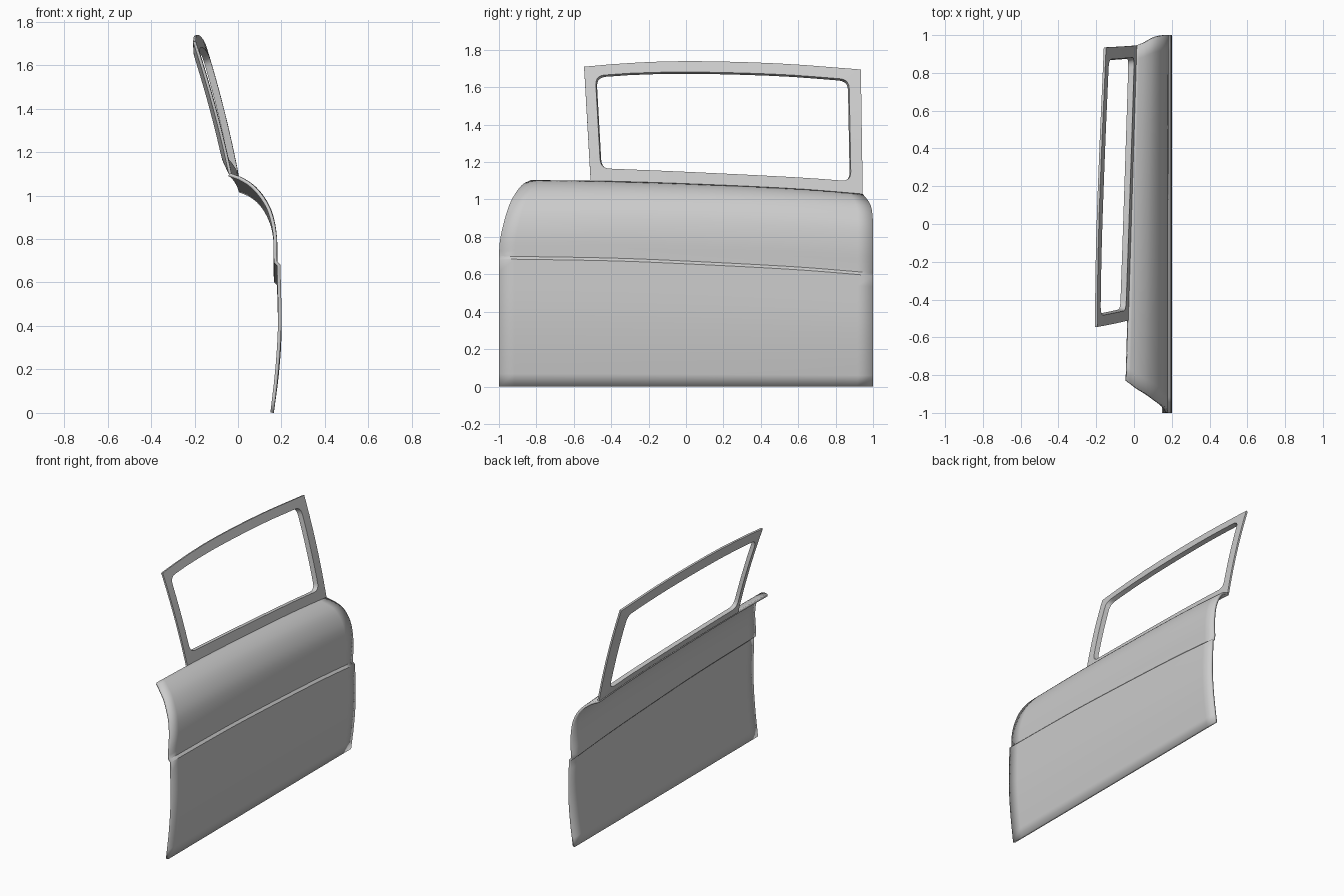
import bpy, bmesh
from mathutils import Vector

if "Cube" in bpy.data.objects:
    bpy.data.objects.remove(bpy.data.objects["Cube"])


def curve(pts):
    """Smooth function through (t, value) points (cubic Hermite)."""
    n = len(pts)
    slope = []
    for i in range(n):
        a, b = pts[max(i - 1, 0)], pts[min(i + 1, n - 1)]
        slope.append((b[1] - a[1]) / (b[0] - a[0]))

    def f(t):
        i = 0
        while i < n - 2 and t > pts[i + 1][0]:
            i += 1
        (t0, v0), (t1, v1) = pts[i], pts[i + 1]
        h = t1 - t0
        s = min(max((t - t0) / h, 0), 1)
        return ((2*s**3 - 3*s**2 + 1) * v0 + (s**3 - 2*s**2 + s) * h * slope[i]
                + (3*s**2 - 2*s**3) * v1 + (s**3 - s**2) * h * slope[i + 1])
    return f


def loft(name, rows, closed=False):
    """Skin rows of points; closed wraps both ways into a ring."""
    bm = bmesh.new()
    grid = [[bm.verts.new(p) for p in row] for row in rows]
    nr, nc = len(rows), len(rows[0])
    for i in range(nr if closed else nr - 1):
        for j in range(nc if closed else nc - 1):
            i2, j2 = (i + 1) % nr, (j + 1) % nc
            bm.faces.new((grid[i][j], grid[i][j2], grid[i2][j2], grid[i2][j]))
    bmesh.ops.remove_doubles(bm, verts=bm.verts, dist=1e-5)
    if closed:
        bmesh.ops.recalc_face_normals(bm, faces=bm.faces)
    mesh = bpy.data.meshes.new(name)
    bm.to_mesh(mesh)
    bm.free()
    ob = bpy.data.objects.new(name, mesh)
    bpy.context.collection.objects.link(ob)
    bpy.ops.object.select_all(action='DESELECT')
    ob.select_set(True)
    bpy.context.view_layer.objects.active = ob
    bpy.ops.object.shade_smooth_by_angle(angle=0.5)
    return ob


# Character lines along the door
crease = curve([(-1, .682), (-.4, .672), (0, .656), (.6, .624), (1, .592)])
belt = curve([(-1, 1.105), (-.5, 1.10), (0, 1.085), (.6, 1.057), (1, 1.025)])

# Side profiles and the rounded upper ends
lower_x = curve([(0, .165), (.3, .188), (.6, .2), (1, .195)])
upper_x = curve([(0, .180), (.3, .178), (.55, .157), (.72, .122),
                 (.87, .068), (.96, .008), (1, -.04)])
front_y = curve([(0, -1), (.2, -.995), (.45, -.973), (.7, -.94),
                 (.85, -.905), (.95, -.87), (1, -.83)])
rear_y = curve([(0, 1), (.6, 1), (.8, .994), (.9, .98), (1, .945)])

# Door skin: lower panel, small step, then the curved shoulder
COLS = 24
rows = []
for i in range(11):
    t = i / 10
    rows.append([(lower_x(t), y, t * crease(y))
                 for y in (-1 + 2 * j / COLS for j in range(COLS + 1))])
for i in range(21):
    v = 1 - (1 - i / 20) ** 1.4
    row = []
    for j in range(COLS + 1):
        y = front_y(v) + (rear_y(v) - front_y(v)) * j / COLS
        z0 = crease(y) + .015
        row.append((upper_x(v) + .05 * (y + .84) / 1.79 * v * v, y,
                    z0 + (belt(y) - z0) * v))
    rows.append(row)
skin = loft("door_skin", rows)
thick = skin.modifiers.new("thickness", 'SOLIDIFY')
thick.thickness = .016
thick.offset = -1


# Window frame outlines in the side view
def outline(corners, bottom, top, r, n=10):
    """Four-sided loop with curved top and bottom and rounded corners."""
    sides = []
    for k in range(4):
        a, b = Vector(corners[k]), Vector(corners[(k + 1) % 4])
        cut = r / (b - a).length
        pts = []
        for s in range(n + 1):
            p = a.lerp(b, cut + (1 - 2 * cut) * s / n)
            if k == 0:
                p.y = bottom(p.x)
            if k == 2:
                p.y = top(p.x)
            pts.append(p)
        sides.append(pts)
    loop = []
    for k in range(4):
        loop += sides[k]
        a, c, b = sides[k][-1], Vector(corners[(k + 1) % 4]), sides[(k + 1) % 4][0]
        for s in (.2, .4, .6, .8):
            loop.append(a * (1 - s)**2 + c * 2 * s * (1 - s) + b * s * s)
    return loop


def lean(p, dx=0, dz=0):
    """Place a side-view point on the inward-leaning window surface."""
    y, z = p
    u = (y + .51) / 1.45
    t = (z - belt(y)) / .63
    x = -.03 + .045 * u - t * (.17 - .018 * u) + .04 * t * (1 - t)
    return (x + dx, y, z + dz)


outer_top = curve([(-.545, 1.71), (-.3, 1.73), (0, 1.74), (.5, 1.727), (.935, 1.695)])
hole_top = curve([(-.485, 1.662), (-.3, 1.675), (0, 1.682), (.5, 1.669), (.872, 1.642)])
hole_bottom = curve([(-.46, 1.167), (0, 1.148), (.6, 1.118), (.88, 1.098)])

outer = outline([(-.51, belt(-.51)), (.945, belt(.945)), (.935, 1.695), (-.545, 1.71)],
                belt, outer_top, 0)
hole = outline([(-.457, 1.167), (.882, 1.098), (.872, 1.642), (-.485, 1.662)],
               hole_bottom, hole_top, .05)
mid = Vector((.2, 1.4))
inset = [mid + Vector(((p.x - mid.x) * .99, (p.y - mid.y) * .99)) for p in hole]

# Window frame: thin outer edge with a deeper return around the opening
loft("window_frame", [
    [lean(p, -.012, -.003) for p in outer],
    [lean(p) for p in outer],
    [lean(p) for p in hole],
    [lean(p, -.03, -.007) for p in inset],
], closed=True)
